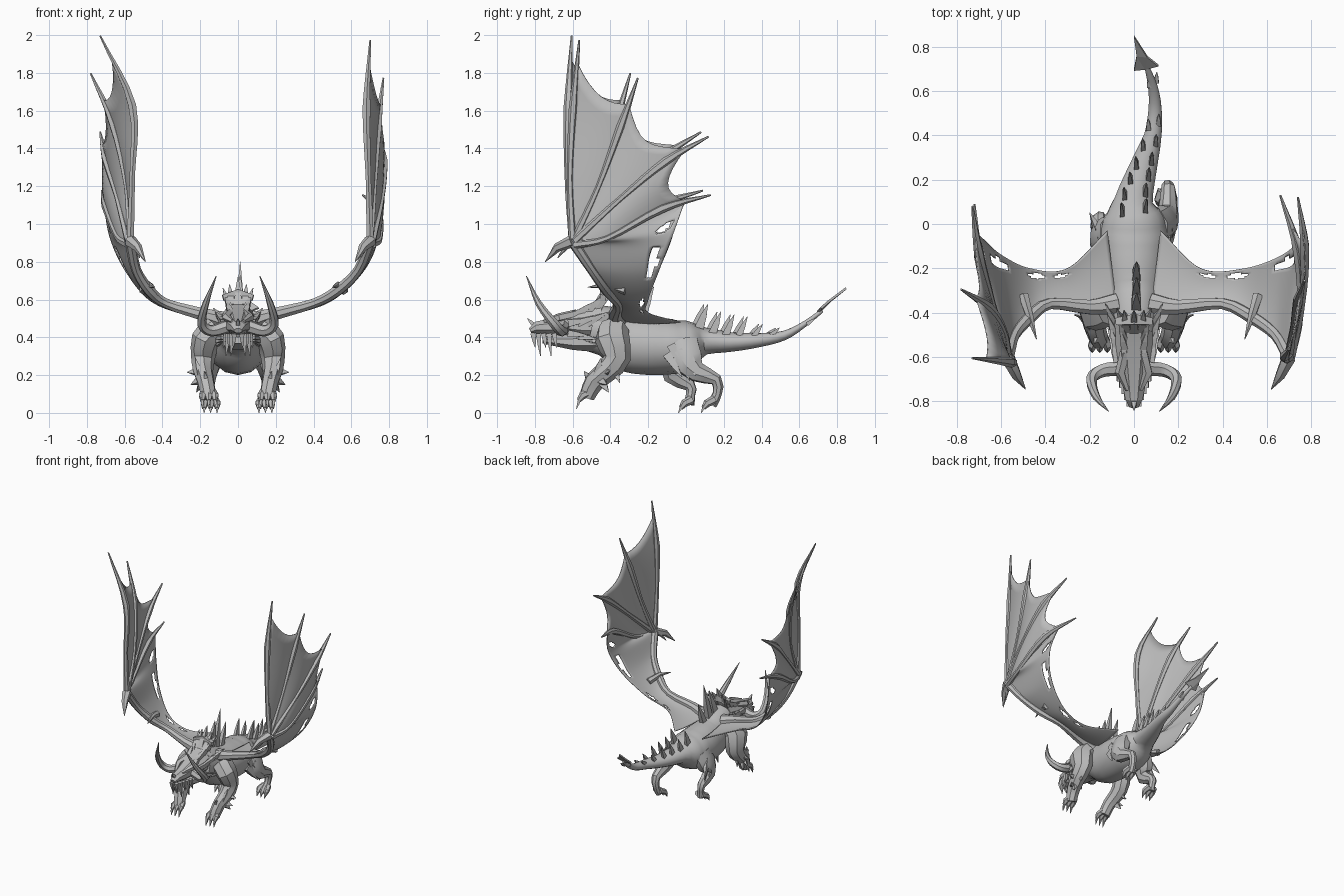
import bpy, bmesh, math
from mathutils import Vector as V

cube = bpy.data.objects.get("Cube")
if cube:
    bpy.data.objects.remove(cube, do_unlink=True)

stone = bpy.data.materials.new("stone_grey")
stone.use_nodes = True
stone.diffuse_color = (0.5, 0.5, 0.5, 1)
stone.node_tree.nodes["Principled BSDF"].inputs["Base Color"].default_value = (0.5, 0.5, 0.5, 1)


def curve(pts, t):
    """Point on a smooth path through pts, t from 0 to 1."""
    n = len(pts) - 1
    f = min(max(t, 0), 1) * n
    i = min(int(f), n - 1)
    f -= i
    p1, p2 = V(pts[i]), V(pts[i + 1])
    p0 = V(pts[i - 1]) if i else p1 * 2 - p2
    p3 = V(pts[i + 2]) if i + 2 <= n else p2 * 2 - p1
    return 0.5 * (2 * p1 + (p2 - p0) * f + (2 * p0 - 5 * p1 + 4 * p2 - p3) * f * f
                  + (3 * p1 - p0 - 3 * p2 + p3) * f ** 3)


def radius(r):
    """Radius pair from one number or a pair."""
    return V((r, r)) if isinstance(r, (int, float)) else V(r)


def tube(bm, pts, radii, sides=8, steps=3, ref=(1, 0, 0)):
    """Sweep an elliptical section along a smooth path."""
    n = (len(pts) - 1) * steps
    path = [curve(pts, i / n) for i in range(n + 1)]
    radii = [radius(r) for r in radii]
    side, rings = V(ref), []
    for i, p in enumerate(path):
        t = (path[min(i + 1, n)] - path[max(i - 1, 0)]).normalized()
        side = side - t * side.dot(t)
        if side.length < 0.05:
            side = t.orthogonal()
        side.normalize()
        up = t.cross(side)
        k = min(i // steps, len(radii) - 2)
        r = radii[k].lerp(radii[k + 1], i / steps - k)
        angles = [math.tau * (j + 0.5) / sides for j in range(sides)]
        rings.append([bm.verts.new(p + side * r.x * math.cos(a) + up * r.y * math.sin(a))
                      for a in angles])
    for a, b in zip(rings, rings[1:]):
        for j in range(sides):
            k = (j + 1) % sides
            bm.faces.new((a[j], a[k], b[k], b[j]))
    bm.faces.new(rings[0][::-1])
    bm.faces.new(rings[-1])


def spike(bm, a, b, r, bend=(0, 0, 0), sides=4):
    a, b, r = V(a), V(b), radius(r)
    tube(bm, [a, (a + b) / 2 + V(bend), b], [r, r * 0.7, 0.002], sides, 1)


def finish(bm, name, smooth=40, thickness=0):
    bmesh.ops.recalc_face_normals(bm, faces=bm.faces)
    mesh = bpy.data.meshes.new(name)
    bm.to_mesh(mesh)
    bm.free()
    ob = bpy.data.objects.new(name, mesh)
    bpy.context.collection.objects.link(ob)
    mesh.materials.append(stone)
    if thickness:
        mod = ob.modifiers.new("thickness", "SOLIDIFY")
        mod.thickness, mod.offset = thickness, 0
    if smooth:
        for other in bpy.context.selected_objects:
            other.select_set(False)
        ob.select_set(True)
        bpy.context.view_layer.objects.active = ob
        bpy.ops.object.shade_smooth_by_angle(angle=math.radians(smooth))


def sheet(bm, point, nu, nv, holes=()):
    """Grid of faces over point(u, v) with oval holes (u, v, half sizes)."""
    g = [[bm.verts.new(point(i / nu, j / nv)) for j in range(nv + 1)] for i in range(nu + 1)]
    for i in range(nu):
        for j in range(nv):
            u, v = (i + .5) / nu, (j + .5) / nv
            if all(((u - a) / c) ** 2 + ((v - b) / d) ** 2 > 1 for a, b, c, d in holes):
                bm.faces.new((g[i][j], g[i + 1][j], g[i + 1][j + 1], g[i][j + 1]))


# Torso, neck and tail in one sweep
torso = [(0, -.5, .45), (0, -.4, .425), (0, -.3, .37), (0, -.18, .355), (0, -.06, .352),
         (0, .03, .37), (0, .11, .38), (.04, .25, .375), (.085, .4, .387), (.095, .52, .41),
         (.085, .62, .465), (.055, .72, .54)]
girth = [(.1, .125), (.12, .135), (.14, .155), (.155, .155), (.16, .145), (.14, .12),
         (.088, .07), (.065, .05), (.04, .036), (.03, .025), (.022, .016), .01]
bm = bmesh.new()
tube(bm, torso, girth, 14)
finish(bm, "body_and_tail")

# Flat arrow blade on the tail
bm = bmesh.new()
rim = [(.05, .7, .53), (0, .695, .535), (.012, .76, .59), (0, .848, .66), (.06, .755, .59), (.11, .715, .555)]
verts = [bm.verts.new(p) for p in rim]
for a, b, c in ((0, 1, 2), (0, 2, 4), (2, 3, 4), (0, 4, 5)):
    bm.faces.new((verts[a], verts[b], verts[c]))
finish(bm, "tail_blade", 0, 0.012)

# Head, jaw and brows
bm = bmesh.new()
tube(bm, [(0, -.44, .48), (0, -.54, .47), (0, -.64, .47), (0, -.73, .455), (0, -.79, .452), (0, -.825, .435)],
     [(.09, .12), (.09, .09), (.075, .062), (.055, .045), (.042, .034), (.022, .015)], 8, 1)
tube(bm, [(0, -.46, .38), (0, -.6, .375), (0, -.68, .38), (0, -.76, .385)],
     [(.09, .065), (.07, .045), (.05, .032), (.03, .018)], 8, 1)
for s in (-1, 1):
    tube(bm, [(s * .04, -.58, .525), (s * .062, -.67, .505), (s * .03, -.75, .485)], [.024, .024, .01], 5, 1)
finish(bm, "head", 25)

# Horns sweep out, forward and up
for s, name in ((1, "left_horn"), (-1, "right_horn")):
    bm = bmesh.new()
    tube(bm, [(s * .05, -.65, .46), (s * .14, -.66, .435), (s * .192, -.7, .475),
              (s * .17, -.78, .58), (s * .115, -.845, .725)],
         [.036, .031, .026, .018, .002], 7, 3, (0, 1, 0))
    finish(bm, name)

# Crown, cheek spikes and teeth
bm = bmesh.new()
for s in (-1, 1):
    for i in range(4):
        y = -.62 + i * .05
        spike(bm, (s * .04, y, .51 + i * .014), (s * (.05 + i * .01), y + .09, .555 + i * .035), (.024, .028))
        spike(bm, (s * .075, y, .42 - i * .012), (s * (.11 + i * .008), y + .1, .41 - i * .02), (.024, .026))
        spike(bm, (s * .075, y, .475), (s * (.1 + i * .01), y + .11, .495 + i * .02), (.024, .028))
    for i in range(5):
        y = -.81 + i * .028
        spike(bm, (s * (.02 + i * .011), y, .42), (s * (.025 + i * .013), y + .012, .345 - .045 * (i % 2)), .019)
spike(bm, (0, -.8, .46), (0, -.84, .5), .018)
tube(bm, [(-.08, -.44, .61), (0, -.43, .63), (.08, -.44, .61)], [.022, .034, .022], 4, 1, (0, 1, 0))
for s in (-1, 0, 1):
    spike(bm, (s * .035, -.47, .56), (s * .045, -.39, .72 - .04 * abs(s)), (.03, .038))
finish(bm, "crown_and_teeth", 0)

# Back and tail spines
bm = bmesh.new()
for y, top, r in ((-.38, .73, .045), (-.31, .8, .038), (-.24, .67, .034)):
    spike(bm, (.01, y, .49), (.012, y + .07, top), (r * .8, r))
spines = [(.05, 0, .45, .125), (.12, .005, .42, .115), (.19, .025, .41, .11), (.26, .045, .41, .1),
          (.34, .07, .405, .065), (.43, .088, .41, .04), (.62, .085, .47, .03)]
for i, (y, x, z, h) in enumerate(spines):
    for s in (-1, 1):
        w = .052 - i * .006
        lag = .02 * (s > 0)
        spike(bm, (x + s * w, y + lag, z), (x + s * w * 1.1, y + lag + .045, z + h),
              (.016, .034 - i * .003))
finish(bm, "spines", 0)


# Legs: a sweep for the limb, toes and claws at the foot
def leg(name, s, pts, radii, fins, toe):
    bm = bmesh.new()
    pts = [(s * x, y, z) for x, y, z in pts]
    tube(bm, pts, radii, 8, 2)
    foot = V(pts[-1])
    for k in (-1, 0, 1):
        mid = foot + V((k * .034, -.025, .005))
        tube(bm, [foot + V((k * .018, .015, .025)), mid, mid + V((0, -.018, -.025))], [.024, .021, .012], 6, 1)
        spike(bm, mid + V((0, -.01, -.01)), (mid.x, mid.y - .03, toe), .013)
    finish(bm, name, 35)
    bm = bmesh.new()
    for a, b in fins:
        spike(bm, (s * a[0], a[1], a[2]), (s * b[0], b[1], b[2]), (.02, .032))
    finish(bm, name + "_fins", 0)


arm = [(.12, -.38, .44), (.17, -.39, .39), (.185, -.365, .29), (.185, -.42, .22), (.17, -.485, .165), (.155, -.525, .085)]
arm_fins = [((.19, -.42, .22), (.27, -.41, .215)), ((.19, -.46, .18), (.25, -.42, .15)),
            ((.18, -.39, .25), (.21, -.35, .16)), ((.2, -.47, .2), (.225, -.45, .29)),
            ((.16, -.5, .17), (.18, -.54, .22)), ((.19, -.45, .17), (.22, -.41, .11))]
hind_fins = [((.15, -.08, .36), (.18, .02, .17)), ((.16, -.04, .33), (.2, .05, .2)),
             ((.15, -.1, .31), (.19, -.02, .19))]
for s, side in ((1, "left"), (-1, "right")):
    leg(side + "_front_leg", s, arm, [.08, (.075, .095), (.062, .075), (.053, .06), (.045, .055), .042],
        arm_fins, .02)
    d = 0 if s > 0 else 1
    hind = [(.1, -.02 - d * .02, .37), (.14, .01 - d * .07, .28), (.155, .06 - d * .13, .215 - d * .015),
            (.155, .16 - d * .14, .175 - d * .03), (.15, .165 - d * .14, .1), (.145, .135 - d * .12, .045)]
    leg(side + "_hind_leg", s, hind, [(.06, .09), (.06, .085), (.045, .055), .033, .025, .03], hind_fins, 0)

# Wings: arm and fingers share their side outline, spread differs per side
ARM_YZ = [(-.36, .49), (-.375, .525), (-.36, .58), (-.42, .65), (-.5, .76), (-.6, .91)]
TRAIL_YZ = [(-.03, .48), (-.2, .53), (-.2, .6), (-.14, .76), (-.07, .94)]
FINGER_YZ = [[(-.6, .92), (-.62, 1.25), (-.61, 1.62), (-.585, 1.985)],
             [(-.59, .92), (-.47, 1.2), (-.36, 1.52), (-.275, 1.785)],
             [(-.59, .91), (-.35, 1.14), (-.12, 1.34), (.1, 1.475)],
             [(-.59, .89), (-.42, .93), (-.14, 1.09), (.11, 1.165)]]
SPREAD = {1: ([.08, .2, .4, .53, .64, .7], [.12, .3, .5, .67, .74],
              [[.7, .69, .68, .7], [.7, .72, .74, .77], [.71, .76, .77, .74], [.71, .75, .74, .66]]),
          -1: ([.08, .2, .38, .47, .54, .57], [.12, .3, .47, .6, .68],
               [[.57, .56, .56, .73], [.57, .59, .66, .78], [.58, .64, .7, .73], [.58, .64, .7, .72]])}
REACH = [.89, .82, .82, .82]
SCALLOP = [.28, .5, .5]
HOLES = [(.24, .85, .035, .05), (.36, .84, .05, .07), (.64, .88, .1, .06), (.87, .82, .035, .1)]

for s, side in ((1, "left"), (-1, "right")):
    def place(xs, yz):
        return [V((s * x, y, z)) for x, (y, z) in zip(xs, yz)]

    arm_x, trail_x, finger_x = SPREAD[s]
    limb, trail = place(arm_x, ARM_YZ), place(trail_x, TRAIL_YZ)
    fingers = [[p + V((0, .02, -.012)) * (s * i / 3) for i, p in enumerate(place(xs, yz))]
               for xs, yz in zip(finger_x, FINGER_YZ)]

    # Arm bone, fingers and thumb claws
    bm = bmesh.new()
    tube(bm, limb, [.05, .035, .026, .03, .026, .03], 8, 3, (0, 1, 0))
    for f in fingers:
        tube(bm, f, [.022, .016, .024, .005], 6, 4)
    wrist, elbow = limb[-1], limb[3]
    spike(bm, wrist, wrist + V((-s * .08, -.145, -.11)), .034, (0, -.01, .02), 6)
    spike(bm, wrist + V((0, .02, .02)), wrist + V((-s * .05, -.08, -.09)), .022, (0, 0, .01), 6)
    spike(bm, elbow + V((s * .03, .1, 0)), elbow + V((-s * .03, -.1, .015)), .026, (0, 0, .02), 6)
    finish(bm, side + "_wing_bones", 35)

    # Scalloped skin between neighbouring fingers
    bm = bmesh.new()
    for k in range(3):
        def skin(u, v):
            reach = REACH[k] * (1 - v) + REACH[k + 1] * v - SCALLOP[k] * v * (1 - v)
            p = curve(fingers[k], u * reach).lerp(curve(fingers[k + 1], u * reach), v)
            return p + V((s * .06 * u * v * (1 - v), 0, 0))
        sheet(bm, skin, 10, 8)

    # Torn inner skin from the arm to the flank
    tip = curve(fingers[3], .82)
    lead, tail_edge = limb + [fingers[3][1], tip], trail + [tip]

    def inner(u, v):
        return curve(lead, u).lerp(curve(tail_edge, u), v) - V((0, 0, .05 * v * (1 - v)))
    sheet(bm, inner, 60, 24, HOLES)
    bmesh.ops.remove_doubles(bm, verts=bm.verts, dist=0.0005)
    finish(bm, side + "_wing_skin", 40, 0.006)
